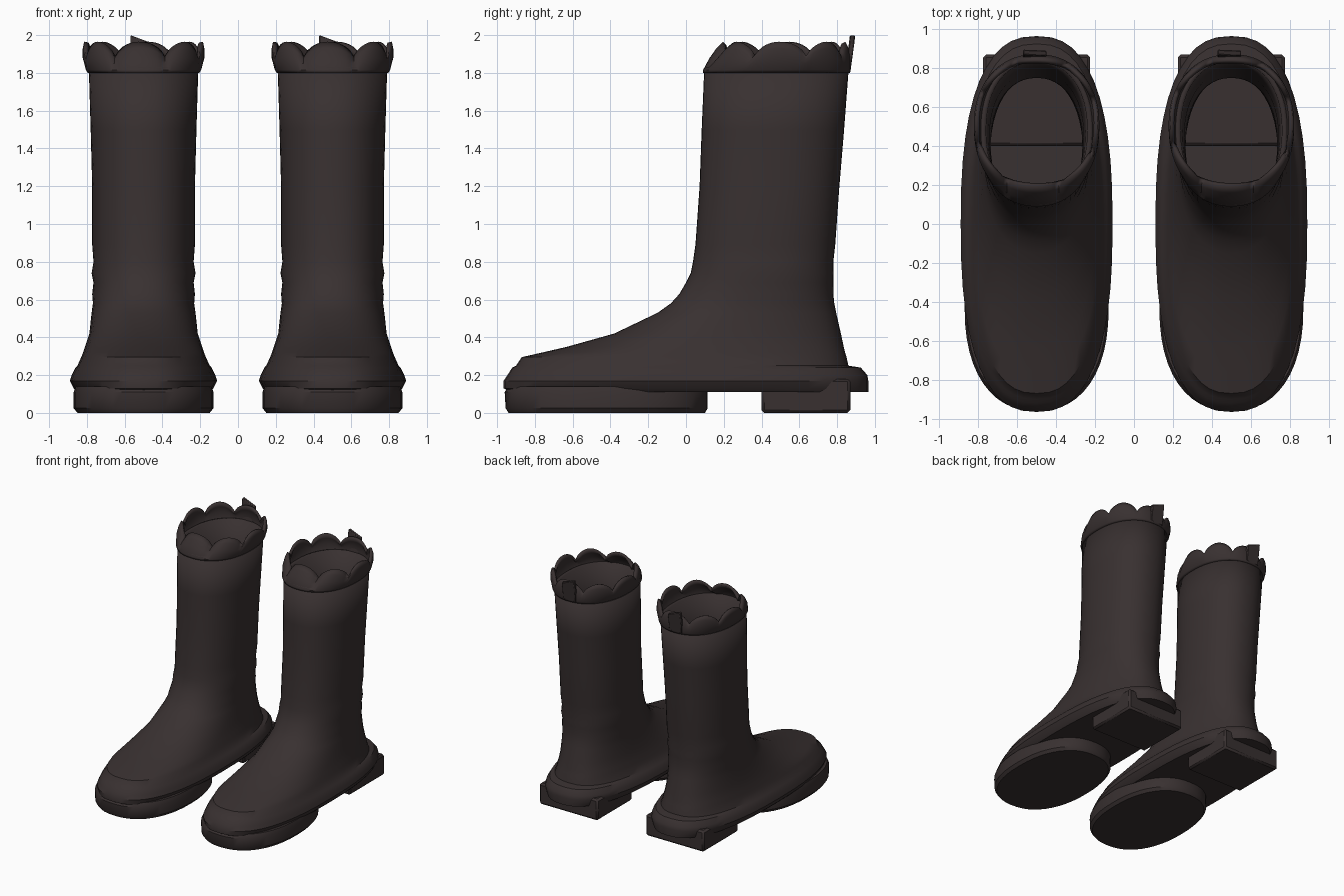
import bpy
import bmesh
import math

if "Cube" in bpy.data.objects:
    bpy.data.objects.remove(bpy.data.objects["Cube"])

leather = bpy.data.materials.new("dark brown rubber")
leather.diffuse_color = (0.040, 0.030, 0.030, 1)
leather.use_nodes = True
leather.node_tree.nodes["Principled BSDF"].inputs["Base Color"].default_value = leather.diffuse_color


def finish(name, bm, thickness=0, bevel=0, angle=35):
    """Turn a bmesh into a finished object."""
    mesh = bpy.data.meshes.new(name)
    bm.to_mesh(mesh)
    bm.free()
    mesh.materials.append(leather)
    ob = bpy.data.objects.new(name, mesh)
    bpy.context.collection.objects.link(ob)
    bpy.ops.object.select_all(action='DESELECT')
    ob.select_set(True)
    bpy.context.view_layer.objects.active = ob
    bpy.ops.object.shade_smooth_by_angle(angle=math.radians(angle))
    if thickness:
        mod = ob.modifiers.new("thickness", 'SOLIDIFY')
        mod.thickness = thickness
        mod.offset = -1
    if bevel:
        mod = ob.modifiers.new("bevel", 'BEVEL')
        mod.width = bevel
        mod.segments = 1
    return ob


def power(v, e):
    return math.copysign(abs(v) ** e, v)


def loft(cx, sections, segments, bottom=False, top=False, height=None):
    """Stack rounded rings given as (z, front y, back y, half width, roundness)."""
    bm = bmesh.new()
    rings = []
    for z, yf, yb, hw, n in sections:
        ring = []
        for k in range(segments):
            a = 2 * math.pi * k / segments
            x = cx + hw * power(math.cos(a), 2 / n)
            y = (yf + yb) / 2 + (yb - yf) / 2 * power(math.sin(a), 2 / n)
            ring.append(bm.verts.new((x, y, height(z, a) if height else z)))
        rings.append(ring)
    for lo, hi in zip(rings, rings[1:]):
        for k in range(segments):
            j = (k + 1) % segments
            bm.faces.new((lo[k], lo[j], hi[j], hi[k]))
    if bottom:
        bm.faces.new(rings[0][::-1])
    if top:
        bm.faces.new(rings[-1])
    return bm


def prism(points, axis_from, axis_to):
    """Extrude an (x, z) outline along y."""
    bm = bmesh.new()
    a = [bm.verts.new((x, axis_from + s, z)) for x, z, s in points]
    b = [bm.verts.new((x, axis_to + s, z)) for x, z, s in points]
    bm.faces.new(a)
    bm.faces.new(b[::-1])
    for i in range(len(a)):
        j = (i + 1) % len(a)
        bm.faces.new((a[j], a[i], b[i], b[j]))
    bmesh.ops.recalc_face_normals(bm, faces=bm.faces)
    return bm


# welt, foot, ankle creases and shaft
UPPER = [
    (0.11, -0.93, 0.965, 0.35, 2.5), (0.13, -0.965, 0.965, 0.37, 2.5),
    (0.17, -0.965, 0.965, 0.39, 2.5), (0.20, -0.945, 0.96, 0.38, 2.5),
    (0.24, -0.92, 0.925, 0.36, 2.5), (0.25, -0.90, 0.86, 0.35, 2.5),
    (0.295, -0.87, 0.85, 0.33, 2.5), (0.32, -0.76, 0.842, 0.32, 2.5),
    (0.35, -0.63, 0.835, 0.31, 2.4), (0.42, -0.38, 0.82, 0.287, 2.3),
    (0.53, -0.15, 0.795, 0.275, 2.2), (0.58, -0.08, 0.785, 0.268, 2.2),
    (0.63, -0.035, 0.78, 0.272, 2.2), (0.69, 0.0, 0.78, 0.265, 2.2),
    (0.74, 0.025, 0.782, 0.275, 2.2), (0.80, 0.037, 0.78, 0.265, 2.2),
    (0.89, 0.05, 0.79, 0.272, 2.2), (1.2, 0.072, 0.812, 0.272, 2.2),
    (1.5, 0.083, 0.837, 0.28, 2.2), (1.83, 0.097, 0.862, 0.29, 2.2),
]

CUFF = [
    (1.80, 0.09, 0.868, 0.295, 2.2), (1.815, 0.09, 0.872, 0.305, 2.2),
    (1.88, 0.125, 0.872, 0.322, 2.2), (1.93, 0.16, 0.862, 0.322, 2.2),
    (1.965, 0.195, 0.845, 0.315, 2.2),
]

FRONT_SOLE = [
    (0.0, -0.94, 0.10, 0.35, 2.3), (0.025, -0.955, 0.115, 0.37, 2.3),
    (0.11, -0.96, 0.115, 0.37, 2.3), (0.14, -0.94, 0.10, 0.36, 2.3),
]


def scallop(z, a):
    """Cut the cuff rim into eight lobes with pointed notches."""
    lobe = abs(math.cos(4 * (a - math.pi / 2) + 0.25)) ** 0.6
    rise = max(0, (z - 1.815) / 0.15)
    return z - 0.08 * (1 - lobe) * rise


for side, cx in (("left", -0.5), ("right", 0.5)):
    finish(side + "_boot_upper", loft(cx, UPPER, 48, bottom=True), thickness=0.03)
    finish(side + "_scalloped_cuff", loft(cx, CUFF, 96, height=scallop), thickness=0.022)
    finish(side + "_front_sole", loft(cx, FRONT_SOLE, 48, bottom=True, top=True))

    # heel block whose rear corners stand proud of the welt
    heel = [(cx - 0.275, 0, 0), (cx + 0.275, 0, 0), (cx + 0.275, 0.18, 0), (cx - 0.275, 0.18, 0)]
    finish(side + "_heel", prism(heel, 0.40, 0.87), bevel=0.015)

    # slanted pull tab on the back of the cuff
    tab = [(cx - 0.07, 1.81, -0.005), (cx + 0.05, 1.81, -0.005),
           (cx + 0.05, 1.955, 0.015), (cx - 0.07, 2.0, 0.02)]
    finish(side + "_pull_tab", prism(tab, 0.848, 0.876), bevel=0.005)
